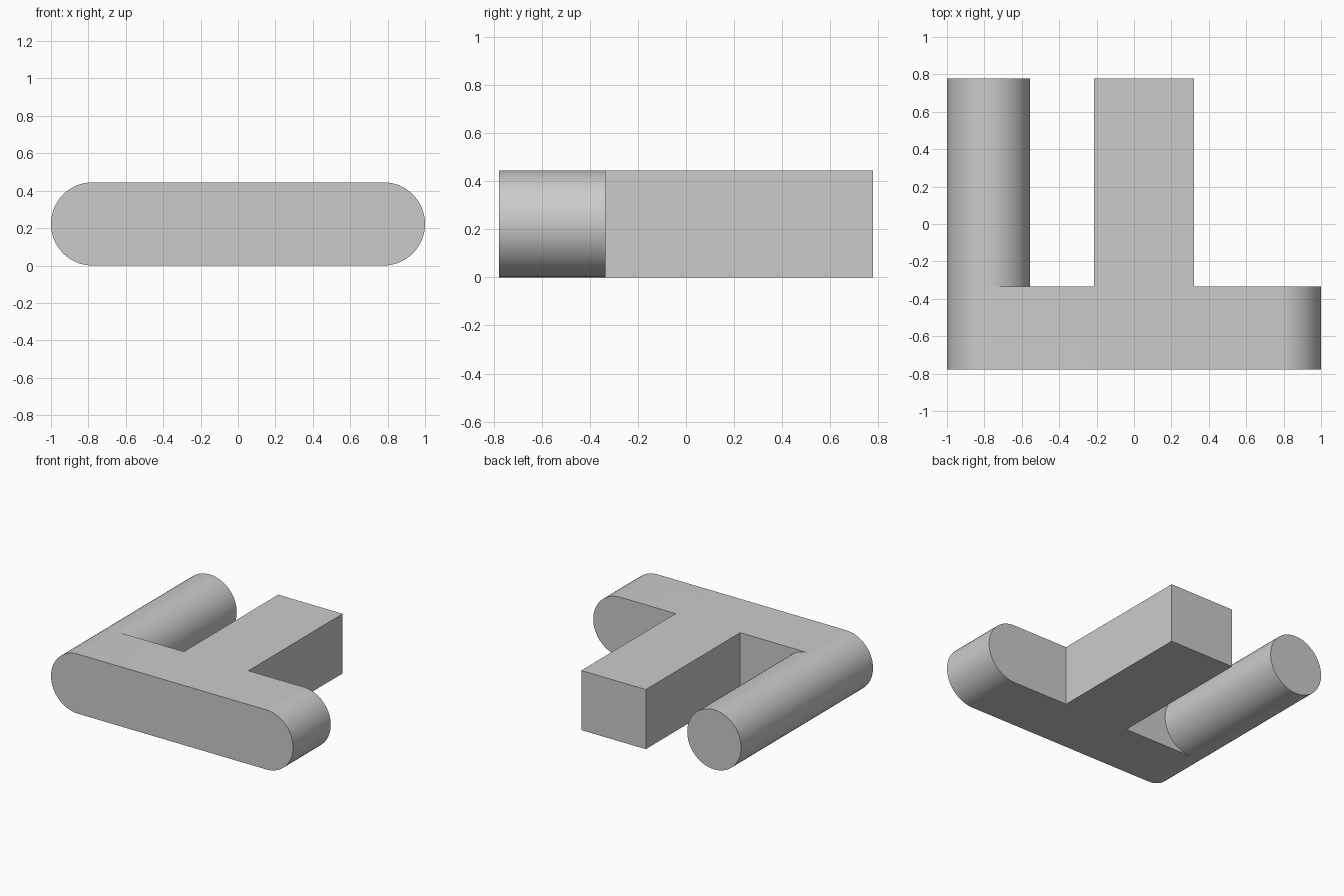
import bpy, bmesh, math

cube = bpy.data.objects.get("Cube")
if cube:
    bpy.data.objects.remove(cube, do_unlink=True)

R = 0.2225             # rounding radius, half the height
FRONT, STEP, BACK = -0.778, -0.334, 0.778
END = 1 - R            # centre of each rounded end
SEGS = 64

grey = bpy.data.materials.new("plain grey")
grey.use_nodes = True
colour = (0.6, 0.6, 0.6, 1)
grey.diffuse_color = colour
grey.node_tree.nodes["Principled BSDF"].inputs["Base Color"].default_value = colour


def arc(cx, start, sweep, steps):
    """Points on a circle in the x-z plane, around height R."""
    return [(cx + R * math.cos(start + sweep * i / steps),
             R + R * math.sin(start + sweep * i / steps)) for i in range(steps + 1)]


def extrude(name, profile, y0, y1):
    """Extrude an x-z profile along y into a closed solid."""
    bm = bmesh.new()
    face = bm.faces.new([bm.verts.new((x, y0, z)) for x, z in profile])
    result = bmesh.ops.extrude_face_region(bm, geom=[face], use_keep_orig=True)
    moved = [v for v in result["geom"] if isinstance(v, bmesh.types.BMVert)]
    bmesh.ops.translate(bm, vec=(0, y1 - y0, 0), verts=moved)
    bmesh.ops.recalc_face_normals(bm, faces=bm.faces)
    mesh = bpy.data.meshes.new(name)
    bm.to_mesh(mesh)
    bm.free()
    mesh.materials.append(grey)
    obj = bpy.data.objects.new(name, mesh)
    bpy.context.collection.objects.link(obj)
    return obj


# Crossbar with two rounded ends
half = math.pi / 2
crossbar = extrude("crossbar",
                   arc(END, -half, math.pi, SEGS // 2) + arc(-END, half, math.pi, SEGS // 2),
                   FRONT, STEP)

# Square centre arm, merged into the crossbar
arm = extrude("centre_arm", [(-0.213, 0), (0.32, 0), (0.32, 2 * R), (-0.213, 2 * R)],
              STEP - 0.2, BACK)
union = crossbar.modifiers.new("merge arm", "BOOLEAN")
union.operation = "UNION"
union.solver = "EXACT"
union.object = arm
bpy.context.view_layer.objects.active = crossbar
bpy.ops.object.modifier_apply(modifier=union.name)
bpy.data.objects.remove(arm, do_unlink=True)

# Round side rod, flush with the rounded end
rod = extrude("side_rod", arc(-END, half, 2 * math.pi, SEGS)[:-1], STEP, BACK)

for obj in (crossbar, rod):
    bpy.ops.object.select_all(action="DESELECT")
    obj.select_set(True)
    bpy.context.view_layer.objects.active = obj
    bpy.ops.object.shade_smooth_by_angle(angle=math.radians(30))
